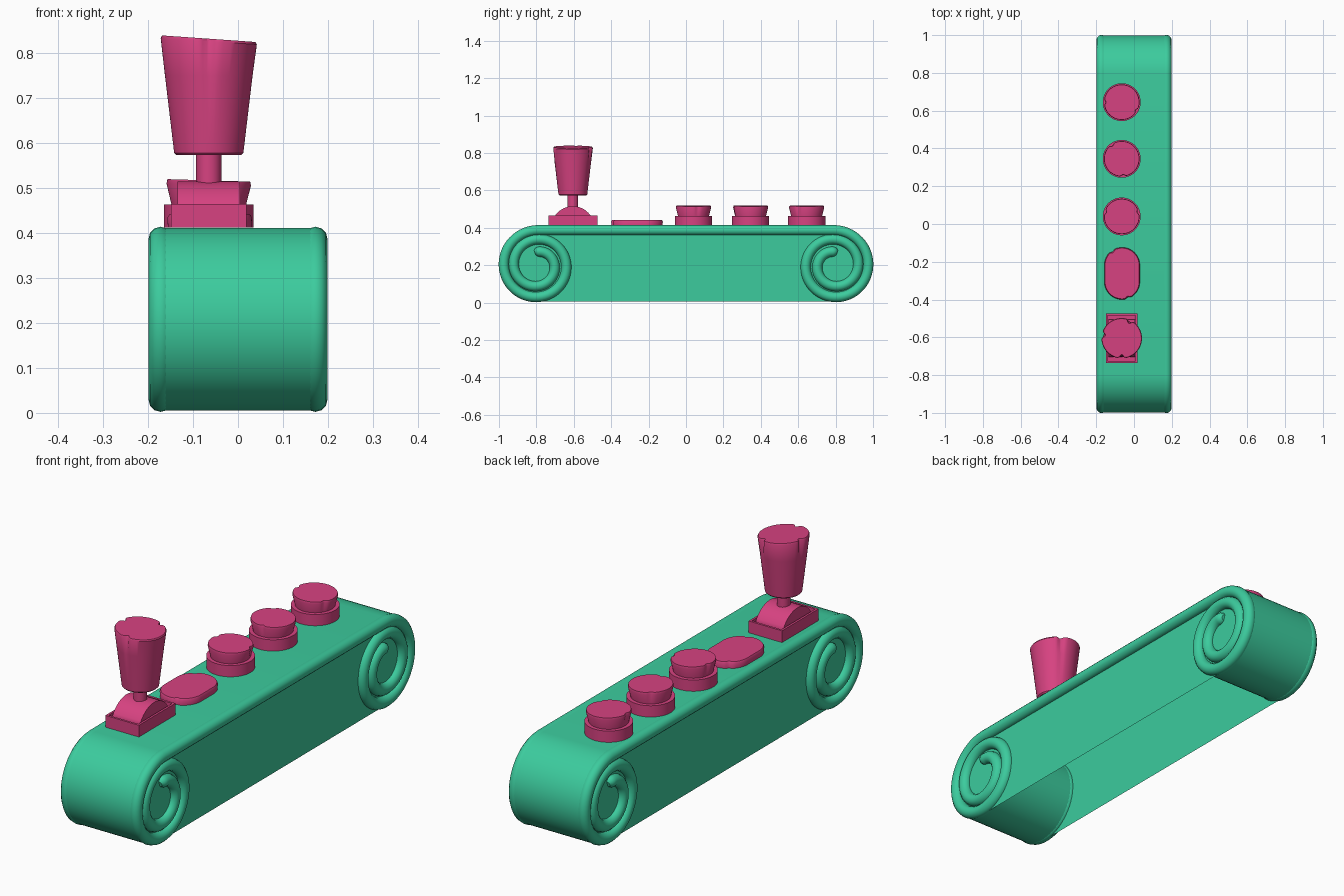
import bpy, bmesh
from math import sin, cos, pi, radians, sqrt

if "Cube" in bpy.data.objects:
    bpy.data.objects.remove(bpy.data.objects["Cube"])

def material(name, col):
    m = bpy.data.materials.new(name)
    m.diffuse_color = (*col, 1)
    m.use_nodes = True
    m.node_tree.nodes["Principled BSDF"].inputs["Base Color"].default_value = m.diffuse_color
    return m

GREEN = material("green", (0.045, 0.60, 0.34))
PINK = material("pink", (0.68, 0.055, 0.22))
END_Y, ROLL_Z, TUBE = 0.795, 0.197, 0.027
PX, DECK = -0.065, 0.412

def finish(ob, mat, angle=35):
    ob.data.materials.append(mat)
    bpy.ops.object.select_all(action='DESELECT')
    ob.select_set(True)
    bpy.context.view_layer.objects.active = ob
    if angle:
        bpy.ops.object.shade_smooth_by_angle(angle=radians(angle))
    return ob

def from_bm(name, bm, mat, angle=35):
    bmesh.ops.recalc_face_normals(bm, faces=bm.faces)
    me = bpy.data.meshes.new(name)
    bm.to_mesh(me)
    bm.free()
    ob = bpy.data.objects.new(name, me)
    bpy.context.collection.objects.link(ob)
    return finish(ob, mat, angle)

def scroll_path(turns, offset=0.0, steps=56):
    """(y, z) line: left scroll from inside out, across the top, right scroll inwards."""
    half = []
    n = int(turns * steps)
    for i in range(n + 1):
        t = turns * i / n
        r = 0.19 - 0.04 * t - 0.009 * t * t + offset
        a = 2 * pi * t
        half.append((END_Y + r * sin(a), ROLL_Z + r * cos(a)))
    return [(-y, z) for y, z in reversed(half)] + half

# Rolled top sheet
bm = bmesh.new()
rows = [[bm.verts.new((x, y, z)) for y, z in scroll_path(1.0, 0.024)] for x in (-0.178, 0.178)]
for i in range(len(rows[0]) - 1):
    bm.faces.new((rows[0][i], rows[0][i + 1], rows[1][i + 1], rows[1][i]))
from_bm("rolled_top", bm, GREEN)

# Side plates; the underside stays open
for x, side in ((-0.172, "left"), (0.172, "right")):
    bm = bmesh.new()
    bm.faces.new([bm.verts.new((x, y, z)) for y, z in scroll_path(0.5, 0.023)])
    from_bm(side + "_side_plate", bm, GREEN, 0)

# Scroll trim tubes with rounded inner ends
for x, side in ((-0.172, "left"), (0.172, "right")):
    pts = scroll_path(2.03)
    cu = bpy.data.curves.new(side + "_scroll_trim", 'CURVE')
    cu.dimensions = '3D'
    cu.bevel_depth, cu.bevel_resolution, cu.use_fill_caps = TUBE, 4, True
    sp = cu.splines.new('POLY')
    sp.points.add(len(pts) - 1)
    for i, (p, (y, z)) in enumerate(zip(sp.points, pts)):
        p.co = (x, y, z, 1)
        e = min(i, len(pts) - 1 - i)
        p.radius = sqrt(1 - (1 - (e + 0.4) / 3.4) ** 2) if e < 3 else 1
    ob = bpy.data.objects.new(side + "_scroll_trim", cu)
    bpy.context.collection.objects.link(ob)
    bpy.ops.object.select_all(action='DESELECT')
    ob.select_set(True)
    bpy.context.view_layer.objects.active = ob
    bpy.ops.object.convert(target='MESH')
    finish(bpy.context.object, GREEN, 50)

def turned(name, x, y, profile, notches=(), tilt=0.0, stretch=0.0, depth=0.2, seg=72):
    """Round part from (z, radius, notch strength); stretch lengthens it along y."""
    bm = bmesh.new()
    rings = []
    for z, r, w in profile:
        ring = []
        for i in range(seg):
            a = 2 * pi * (i + 0.5) / seg
            cut = 0
            for deg in notches:
                d = abs((a - radians(deg) + pi) % (2 * pi) - pi)
                cut = max(cut, 1 - d / 0.17)
            rr = r * (1 - depth * w * cut)
            px, py = rr * cos(a), rr * sin(a)
            py += stretch if py > 0 else -stretch
            ring.append(bm.verts.new((x + px, y + py, z - tilt * w * px)))
        rings.append(ring)
    for lo, hi in zip(rings, rings[1:]):
        for i in range(seg):
            j = (i + 1) % seg
            bm.faces.new((lo[i], lo[j], hi[j], hi[i]))
    bm.faces.new(rings[0][::-1])
    bm.faces.new(rings[-1])
    return from_bm(name, bm, PINK)

# Three round buttons with chipped caps
for n, (y, notch) in enumerate(((0.04, 15), (0.345, 125), (0.645, 180)), 1):
    turned(f"button_base_{n}", PX, y, [(DECK, 0.1, 0), (0.463, 0.1, 0)])
    turned(f"button_cap_{n}", PX, y, [(0.45, 0.082, 0), (0.463, 0.083, 0.1), (0.508, 0.094, 0.8),
           (0.517, 0.092, 1)], (notch, notch + 150), 0.03, depth=0.13)

# Flat oblong pad
turned("flat_pad", PX + 0.002, -0.262, [(DECK, 0.093, 0.6), (0.434, 0.094, 0.8), (0.441, 0.09, 1)],
       (125, 290), stretch=0.044, depth=0.12)

# Joystick base: hollow box frame
SY = -0.605
bm = bmesh.new()
bmesh.ops.create_cube(bm, size=1)
for v in bm.verts:
    v.co = (PX + v.co.x * 0.168, SY + v.co.y * 0.262, 0.4385 + v.co.z * 0.053)
top = max(bm.faces, key=lambda f: f.calc_center_median().z)
bmesh.ops.inset_region(bm, faces=[top], thickness=0.014)
inner = bmesh.ops.extrude_discrete_faces(bm, faces=[top])["faces"][0]
for v in inner.verts:
    v.co.z -= 0.035
from_bm("joystick_base", bm, PINK, 30)

# Joystick saddle: arched block in the frame
bm = bmesh.new()
arc = [(-0.1, 0.43)] + [(0.115 * sin(a), 0.4 + 0.115 * cos(a))
                        for a in (radians(-60 + 5 * i) for i in range(25))] + [(0.1, 0.43)]
f = bm.faces.new([bm.verts.new((PX - 0.069, SY + y, z)) for y, z in arc])
ext = bmesh.ops.extrude_face_region(bm, geom=[f])["geom"]
for v in ext:
    if isinstance(v, bmesh.types.BMVert):
        v.co.x += 0.138
from_bm("joystick_saddle", bm, PINK)

# Joystick shaft and flared grip
turned("joystick_shaft", PX, SY, [(0.48, 0.028, 0), (0.6, 0.028, 0)], seg=32)
turned("joystick_grip", PX, SY, [(0.573, 0.072, 0), (0.578, 0.077, 0), (0.75, 0.0975, 0),
       (0.826, 0.107, 0.9), (0.832, 0.104, 1)], (-90, 65, 170), 0.07, depth=0.22)
